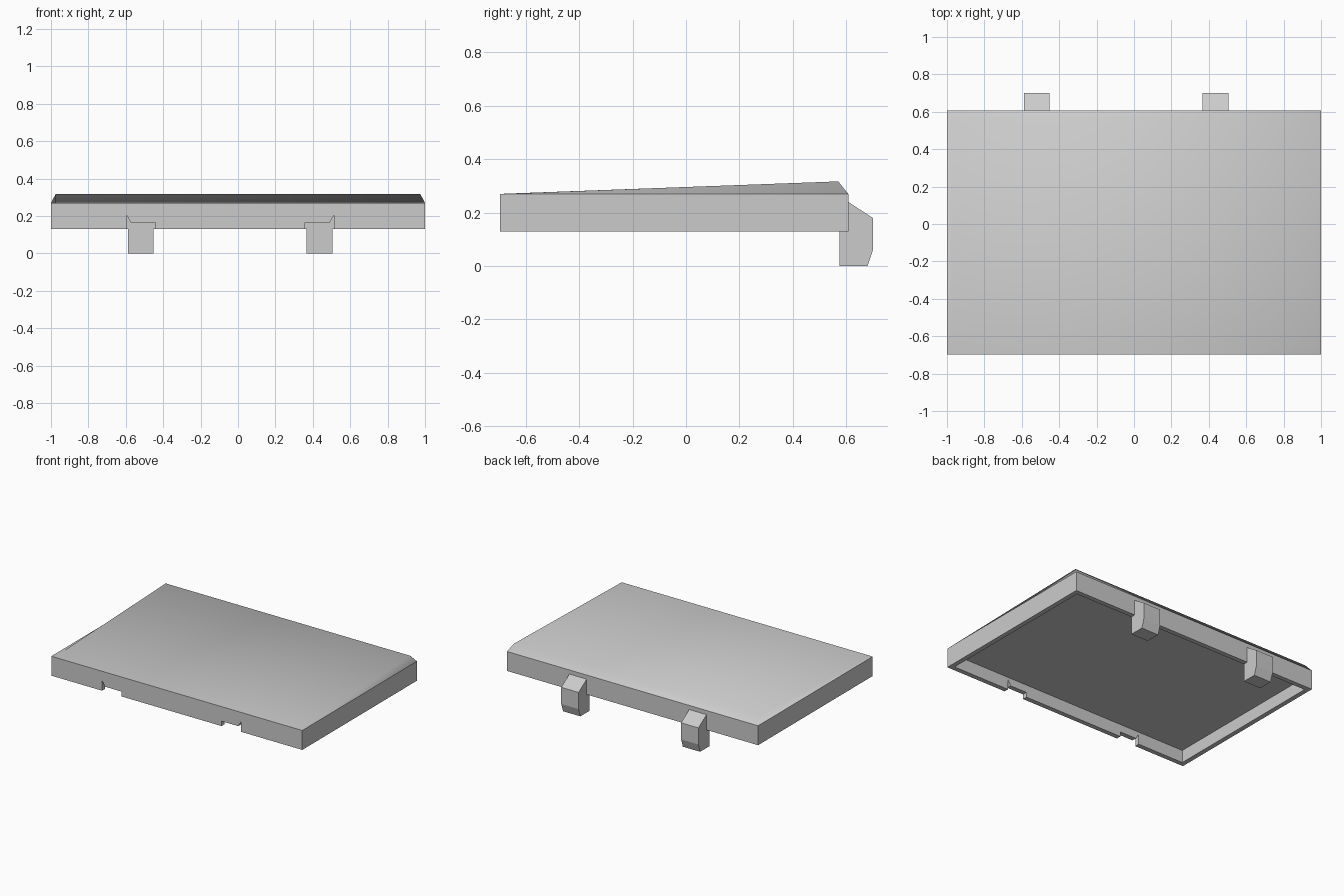
import bpy, bmesh

if "Cube" in bpy.data.objects:
    bpy.data.objects.remove(bpy.data.objects["Cube"])


def new_object(name, bm):
    bmesh.ops.recalc_face_normals(bm, faces=bm.faces)
    mesh = bpy.data.meshes.new(name)
    bm.to_mesh(mesh)
    bm.free()
    obj = bpy.data.objects.new(name, mesh)
    bpy.context.collection.objects.link(obj)
    return obj


def prism(name, points, start, end, to_xyz):
    """Closed prism: a 2D outline swept between two positions."""
    bm = bmesh.new()
    a, b = ([bm.verts.new(to_xyz(u, v, t)) for u, v in points] for t in (start, end))
    bm.faces.new(a)
    bm.faces.new(b)
    for i in range(len(points)):
        j = (i + 1) % len(points)
        bm.faces.new((a[i], a[j], b[j], b[i]))
    return new_object(name, bm)


def cut(obj, cutter):
    mod = obj.modifiers.new("cut", "BOOLEAN")
    mod.operation = "DIFFERENCE"
    mod.solver = "EXACT"
    mod.object = cutter
    bpy.context.view_layer.objects.active = obj
    bpy.ops.object.modifier_apply(modifier=mod.name)
    bpy.data.objects.remove(cutter)


FRONT, BACK = -0.697, 0.608
BASE, EDGE = 0.13, 0.27
WALL = 0.034

# Lid: straight skirt with a gently sloping, chamfered top
bm = bmesh.new()
rings = []
for half, y0, y1, z0, z1 in [(1, FRONT, BACK, BASE, BASE),
                             (1, FRONT, BACK, EDGE, EDGE),
                             (0.975, FRONT + 0.03, 0.57, 0.2715, 0.317)]:
    rings.append([bm.verts.new(p) for p in
                  ((-half, y0, z0), (half, y0, z0), (half, y1, z1), (-half, y1, z1))])
bm.faces.new(rings[0])
bm.faces.new(rings[2]).smooth = True
for k in range(2):
    for i in range(4):
        j = (i + 1) % 4
        f = bm.faces.new((rings[k][i], rings[k][j], rings[k + 1][j], rings[k + 1][i]))
        f.smooth = k == 1
lid = new_object("lid", bm)

# Hollow underside
inner = 1 - WALL
cut(lid, prism("cavity_cutter",
               [(-inner, FRONT + WALL), (inner, FRONT + WALL),
                (inner, BACK - WALL), (-inner, BACK - WALL)],
               0.0, 0.22, lambda u, v, t: (u, v, t)))

# Front notches with a pointed slit on the outer side, and back hooks in line
notch = [(-0.078, 0.05), (0.078, 0.05), (0.078, 0.165),
         (-0.055, 0.165), (-0.078, 0.205)]
hook = [(0.575, 0.0), (0.68, 0.0), (0.70, 0.06), (0.70, 0.18),
        (0.608, 0.24), (0.575, 0.24)]
for side, x_notch, x_hook in ((1, -0.518, -0.52), (-1, 0.435, 0.435)):
    cut(lid, prism("notch_cutter", [(x_notch + side * u, v) for u, v in notch],
                   FRONT - 0.05, FRONT + WALL + 0.02, lambda u, v, t: (u, t, v)))
    prism("left_hook" if side == 1 else "right_hook", hook,
          x_hook - 0.069, x_hook + 0.069, lambda u, v, t: (t, u, v))
